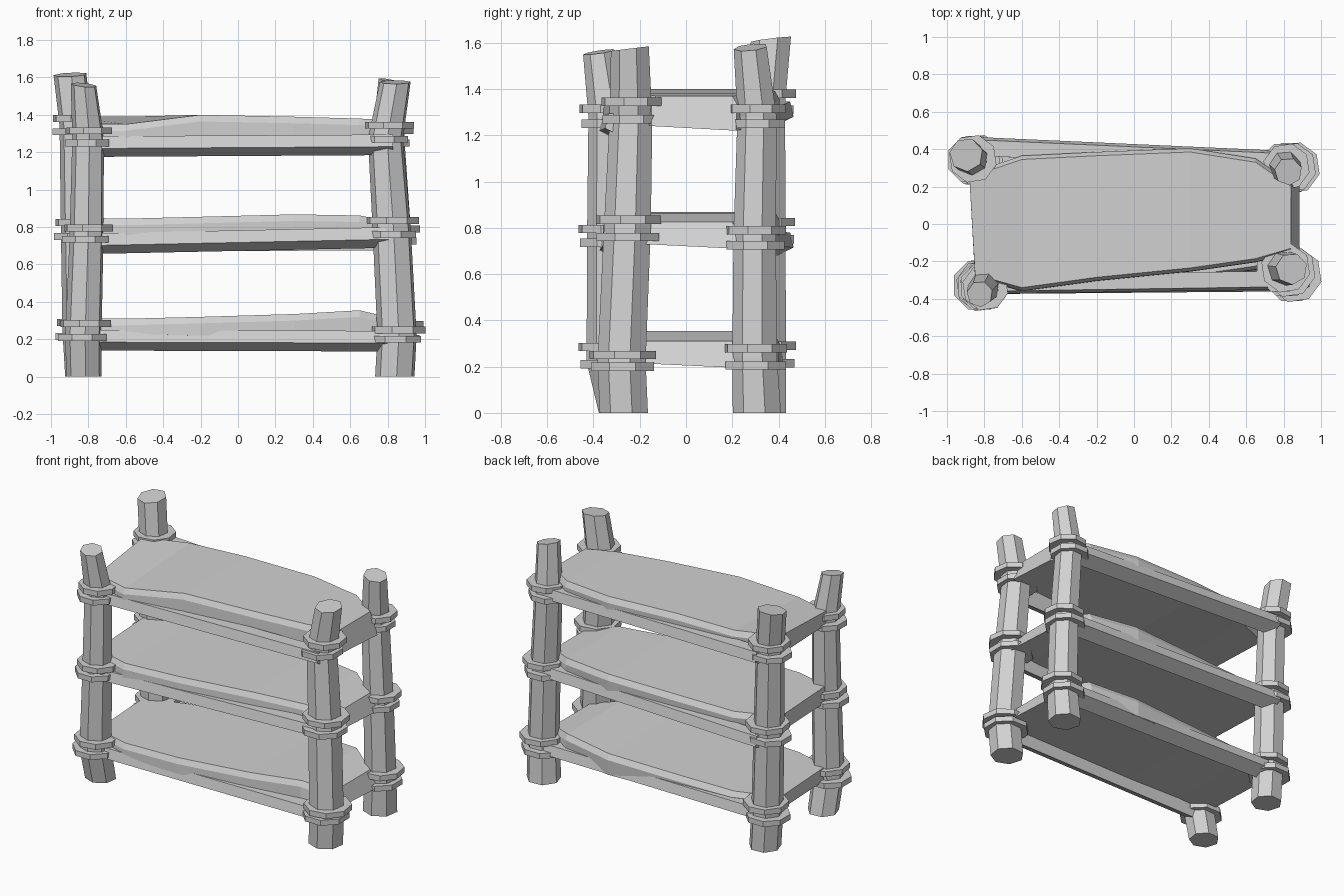
import bpy, bmesh, math
from mathutils import Vector

cube = bpy.data.objects.get("Cube")
if cube:
    bpy.data.objects.remove(cube)

grey = bpy.data.materials.new("plain_grey")
grey.use_nodes = True
COLOUR = (0.64, 0.64, 0.64, 1)
grey.diffuse_color = COLOUR
grey.node_tree.nodes["Principled BSDF"].inputs["Base Color"].default_value = COLOUR


def loft(name, sections, closed=False):
    """Skin matching loops of points; cap the ends, or join last to first."""
    bm = bmesh.new()
    loops = [[bm.verts.new(p) for p in s] for s in sections]
    pairs = list(zip(loops, loops[1:]))
    if closed:
        pairs.append((loops[-1], loops[0]))
    else:
        bm.faces.new(loops[0])
        bm.faces.new(loops[-1])
    for a, b in pairs:
        for i in range(len(a)):
            j = (i + 1) % len(a)
            bm.faces.new((a[i], a[j], b[j], b[i]))
    bmesh.ops.recalc_face_normals(bm, faces=bm.faces)
    mesh = bpy.data.meshes.new(name)
    bm.to_mesh(mesh)
    bm.free()
    mesh.materials.append(grey)
    obj = bpy.data.objects.new(name, mesh)
    bpy.context.collection.objects.link(obj)
    return obj


def circle(centre, radius, sides, turn=0.0, slope=(0, 0)):
    pts = []
    for i in range(sides):
        a = turn + math.tau * i / sides
        dx, dy = radius * math.cos(a), radius * math.sin(a)
        pts.append(Vector(centre) + Vector((dx, dy, dx * slope[0] + dy * slope[1])))
    return pts


def point_on(path, z):
    for a, b in zip(path, path[1:]):
        if z <= b[2]:
            t = (z - a[2]) / (b[2] - a[2])
            return [a[k] + (b[k] - a[k]) * t for k in range(4)]
    return path[-1]


# Crooked posts: path of (x, y, z, radius), slope of the cut top, lashing heights
posts = {
    "front_left": ([(.84, -.265, 0, .108), (.852, -.275, .22, .108), (.823, -.25, .8, .105),
                    (.79, -.235, 1.27, .096), (.842, -.24, 1.575, .085)], (0, .12),
                   (.2, .25, .76, .835, 1.27, 1.345)),
    "back_left": ([(.84, .31, 0, .108), (.85, .3, .24, .1), (.835, .3, .76, .095),
                   (.805, .31, 1.28, .088), (.825, .28, 1.58, .074)], (-.2, .1),
                  (.205, .28, .725, .79, 1.25, 1.315)),
    "front_right": ([(-.822, -.28, 0, .097), (-.825, -.33, .22, .1), (-.808, -.335, .76, .093),
                     (-.8, -.335, 1.28, .087), (-.825, -.375, 1.56, .07)], (-.1, .15),
                    (.21, .285, .735, .795, 1.25, 1.315)),
    "back_right": ([(-.825, .34, 0, .1), (-.84, .34, .25, .1), (-.852, .34, .79, .096),
                    (-.865, .345, 1.34, .09), (-.897, .37, 1.615, .09)], (.05, .12),
                   (.215, .29, .75, .825, 1.31, 1.38)),
}
for corner, (path, slope, heights) in posts.items():
    last = len(path) - 1
    loft(corner + "_post", [circle(p[:3], p[3], 7, .3, slope if i == last else (0, 0))
                            for i, p in enumerate(path)])
    # Octagonal lashings, each pair shifted slightly
    for n, z in enumerate(heights):
        x, y, _, r = point_on(path, z)
        x += .008 if n % 2 else -.008
        low, high = z - .018, z + .018
        loft(f"{corner}_lashing_{n + 1}",
             [circle((x, y, h), rad, 8, math.pi / 8 + .15 * (n % 2))
              for rad, h in ((r - .015, low), (r + .04, low), (r + .04, high), (r - .015, high))],
             closed=True)

# Shelf slabs: stations share a plan; top and bottom heights differ per shelf
xs = (-.85, -.6, -.2, .3, .65, .84)
front = (-.27, -.34, -.285, -.235, -.185, -.13)
back = (.25, .345, .365, .385, .33, .2)
shelves = {
    "bottom": ((.31, .31, .32, .335, .355, .31), (.22, .23, .22, .22, .22, .215), -.06),
    "middle": ((.85, .845, .855, .868, .862, .825), (.74, .75, .76, .77, .765, .73), -.04),
    "top": ((1.39, 1.39, 1.4, 1.39, 1.38, 1.37), (1.26, 1.265, 1.29, 1.275, 1.26, 1.24), 0),
}
for name, (tops, bottoms, bulge) in shelves.items():
    sections = []
    end = len(xs) - 1
    for i, (x, f, b, t, u) in enumerate(zip(xs, front, back, tops, bottoms)):
        f += bulge * (i > 1)
        dip = .04 * (i < 2) * (name == "top")
        low_x = x + .045 * (i == end)
        back_x = x - .03 * (i == 0)
        sections.append([(x, f, t - dip), (x, f - .018, t - .035 - dip), (low_x, f - .02, u),
                         (low_x, b + .015, u - .02), (back_x, b + .02, t - .035), (back_x, b, t)])
    loft(name + "_shelf", sections)

# Wedge-shaped rails under the shelf edges: (y, z) at the right and left ends
profile = ((-.04, -.01), (-.025, .055), (.06, .055), (.05, -.055))
rails = {
    "bottom": ((-.335, .195), (-.32, .19), (.385, .22), (.345, .21)),
    "middle": ((-.335, .71), (-.31, .745), (.425, .725), (.345, .73)),
    "top": ((-.335, 1.23), (-.31, 1.24), (.425, 1.29), (.35, 1.26)),
}
for level, (fr, fl, br, bl) in rails.items():
    for side, flip, start, stop in (("front", 1, fr, fl), ("back", -1, br, bl)):
        loft(f"{level}_{side}_rail",
             [[(x, y + flip * py, z + pz) for py, pz in profile]
              for x, (y, z) in ((-.84, start), (.83, stop))])
